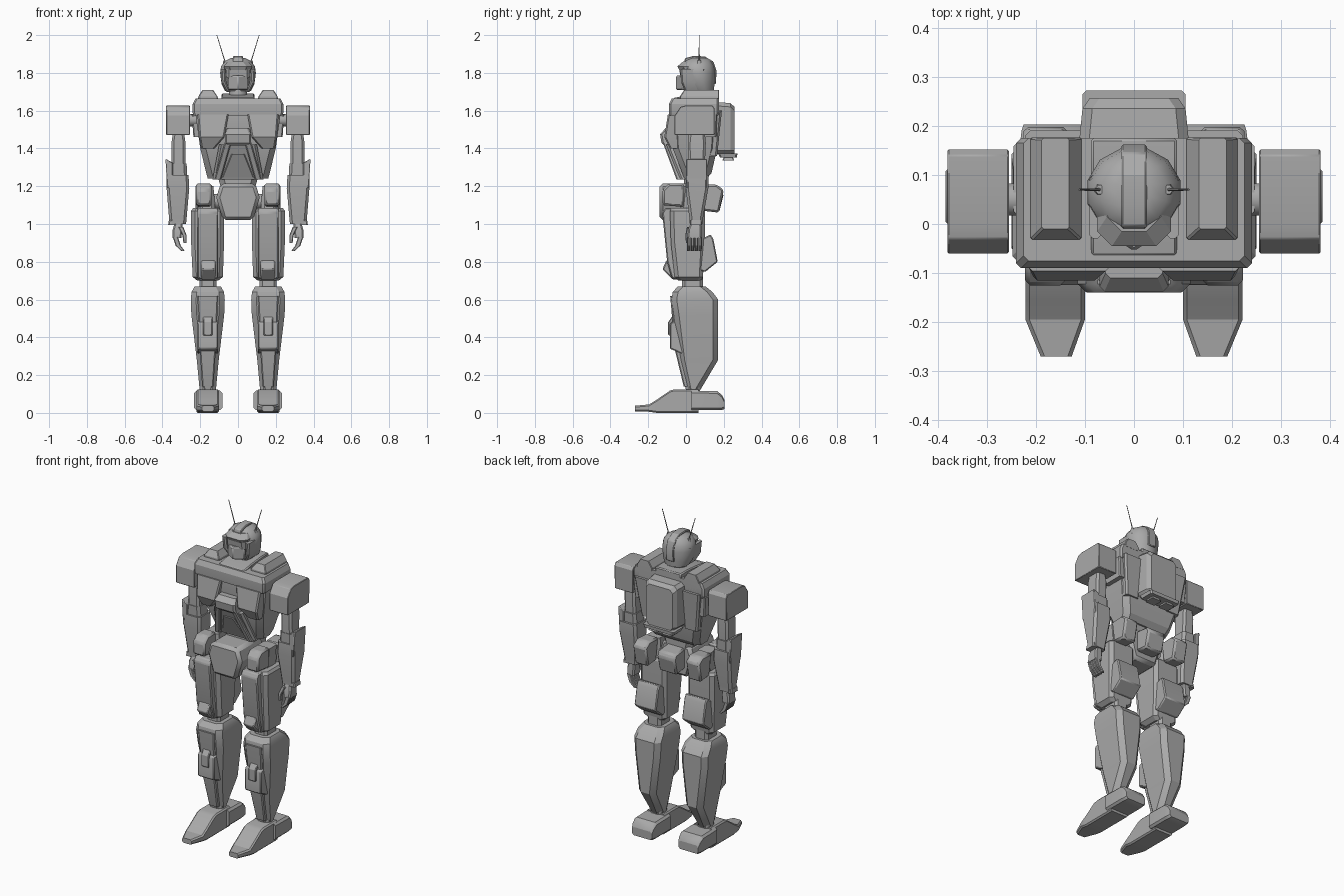
import bpy, bmesh, math
from mathutils import Vector

grey = bpy.data.materials.new("mid grey")
grey.diffuse_color = (0.4, 0.4, 0.4, 1)


def finish(name, rings, mirror=False, bevel=0, angle=25):
    """Skin a list of closed rings into a capped solid."""
    bm = bmesh.new()
    rows = [[bm.verts.new(p) for p in r] for r in rings]
    n = len(rows[0])
    for a, b in zip(rows, rows[1:]):
        for i in range(n):
            bm.faces.new((a[i], a[(i + 1) % n], b[(i + 1) % n], b[i]))
    bm.faces.new(rows[0])
    bm.faces.new(rows[-1])
    bmesh.ops.recalc_face_normals(bm, faces=bm.faces)
    me = bpy.data.meshes.new(name)
    bm.to_mesh(me)
    bm.free()
    me.materials.append(grey)
    ob = bpy.data.objects.new(name, me)
    bpy.context.collection.objects.link(ob)
    bpy.ops.object.select_all(action='DESELECT')
    ob.select_set(True)
    bpy.context.view_layer.objects.active = ob
    bpy.ops.object.shade_smooth_by_angle(angle=math.radians(angle))
    if bevel:
        m = ob.modifiers.new("bevel", 'BEVEL')
        m.width, m.segments, m.limit_method = bevel, 1, 'ANGLE'
        m.angle_limit = math.radians(35)
    if mirror:
        ob.modifiers.new("mirror", 'MIRROR').use_mirror_merge = False
    return ob


def place(axis, t, u, v):
    return {'x': (t, u, v), 'y': (u, t, v), 'z': (u, v, t)}[axis]


def loft(name, secs, ch=0.012, axis='z', mirror=False, angle=25):
    """Chamfered boxes (t, u0, u1, v0, v1) joined along an axis."""
    rings = []
    for t, a, b, c, d in secs:
        k = min(ch, (b - a) * .4, (d - c) * .4)
        pts = [(a + k, c), (b - k, c), (b, c + k), (b, d - k),
               (b - k, d), (a + k, d), (a, d - k), (a, c + k)]
        rings.append([place(axis, t, u, v) for u, v in pts])
    return finish(name, rings, mirror, 0, angle)


def prism(name, pts, t0, t1, axis='x', bevel=0.006, mirror=False):
    """Profile extruded along an axis."""
    return finish(name, [[place(axis, t, u, v) for u, v in pts] for t in (t0, t1)], mirror, bevel)


def rounded(name, secs, n=12, axis='z', mirror=False, angle=40):
    """Elliptic rings (t, cu, cv, ru, rv)."""
    rings = [[place(axis, t, cu + ru * math.cos(2 * math.pi * (i + .5) / n),
                    cv + rv * math.sin(2 * math.pi * (i + .5) / n)) for i in range(n)]
             for t, cu, cv, ru, rv in secs]
    return finish(name, rings, mirror, 0, angle)


# head
rounded("helmet", [(1.705, 0, .088, .072, .062), (1.74, 0, .075, .09, .078), (1.80, 0, .065, .098, .093),
                   (1.835, 0, .062, .093, .09), (1.865, 0, .065, .068, .072), (1.88, 0, .068, .035, .045)])
loft("helmet_brim", [(1.815, -.07, .07, -.035, .06), (1.835, -.075, .075, -.045, .06),
                     (1.86, -.055, .055, -.015, .06)], .03)
loft("helmet_cheeks", [(1.70, .04, .062, -.005, .1), (1.75, .062, .088, -.025, .1),
                       (1.82, .066, .092, -.03, .1)], .008, mirror=True)
prism("face_mask", [(-.045, .06), (-.055, -.02), (0, -.055), (.055, -.02), (.045, .06)],
      1.71, 1.785, 'z', .006)
loft("visor", [(1.775, -.062, .062, -.03, .06), (1.82, -.064, .064, -.035, .06)], .015)
prism("helmet_crest", [(-.012, 1.85), (-.005, 1.878), (.04, 1.89), (.1, 1.887), (.145, 1.86),
                       (.162, 1.81), (.158, 1.74), (.1, 1.74), (.05, 1.84)], -.026, .026, bevel=.004)
rounded("antenna", [(1.83, .063, .07, .005, .005), (1.87, .072, .07, .003, .003),
                    (2.0, .112, .07, .002, .002)], 6, mirror=True)
rounded("antenna_base", [(1.825, .074, .07, .012, .014), (1.865, .070, .07, .008, .01)], 8, mirror=True)
rounded("neck", [(1.64, 0, .07, .05, .05), (1.73, 0, .075, .05, .05)])

# torso
loft("torso", [(1.24, -.16, .16, -.01, .11), (1.27, -.168, .168, -.02, .135), (1.40, -.2, .2, -.07, .165),
               (1.58, -.225, .225, -.08, .175), (1.65, -.225, .225, -.075, .175)], .03)
loft("chest_yoke", [(1.575, -.235, .235, -.088, .17), (1.59, -.24, .24, -.09, .175), (1.635, -.24, .24, -.09, .175),
                    (1.665, -.225, .225, -.075, .175)], .01)
prism("collar", [(-.07, 1.65), (-.065, 1.668), (.0, 1.68), (.1, 1.69), (.175, 1.69), (.175, 1.65)], -.088, .088)
loft("shoulder_ridge", [(1.655, .105, .212, -.032, .176), (1.675, .108, .21, -.032, .176),
                        (1.71, .132, .188, -.01, .175)], .004, mirror=True)
loft("chest_panel", [(1.40, .125, .195, -.085, 0), (1.46, .072, .205, -.115, 0),
                     (1.58, .05, .215, -.096, 0)], .008, mirror=True)
loft("abdomen", [(1.235, -.135, .135, -.03, .1), (1.42, -.1, .1, -.105, .1)])
loft("abdomen_brace", [(1.235, .09, .125, -.05, 0), (1.45, .03, .065, -.13, -.05)], .006, mirror=True)
loft("abdomen_lower_panel", [(1.245, -.085, .085, -.036, .02), (1.37, -.035, .035, -.095, 0)], .005)
loft("cockpit_hatch", [(1.415, -.06, .06, -.115, 0), (1.43, -.07, .07, -.13, 0), (1.475, -.07, .07, -.137, 0),
                       (1.505, -.058, .058, -.11, 0)], .01)
loft("side_vent", [(1.46, .19, .236, .03, .16), (1.58, .2, .245, .02, .165)], .006, mirror=True)
loft("waist", [(1.19, -.09, .09, -.01, .1), (1.26, -.11, .11, -.01, .1)], .03)

# backpack with two square nozzles
loft("backpack", [(.165, -.112, .112, 1.37, 1.645), (.235, -.105, .105, 1.37, 1.64),
                  (.257, -.09, .09, 1.37, 1.62)], .02, 'y')
loft("backpack_lip", [(1.352, -.1, .1, .18, .27), (1.372, -.105, .105, .17, .272)], .008)
loft("nozzle", [(1.335, .015, .08, .192, .255), (1.355, .025, .07, .2, .248)], .004, mirror=True)
loft("back_panel", [(1.36, .1, .19, .1, .165), (1.6, .1, .222, .1, .19)], .01, mirror=True)

# pelvis and hips
prism("pelvis", [(-.092, 1.215), (-.115, 1.14), (-.08, 1.02), (.08, 1.02), (.115, 1.14), (.092, 1.215)],
      -.14, .1, 'y', .018)
prism("pelvis_rear", [(.09, 1.2), (.185, 1.19), (.2, 1.16), (.175, 1.06), (.09, 1.07)], -.06, .06, bevel=.01)
prism("hip_front_block", [(-.01, 1.215), (-.09, 1.215), (-.125, 1.18), (-.125, 1.1), (-.01, 1.09)],
      .14, .222, bevel=.01, mirror=True)
prism("hip_rear_block", [(.07, 1.205), (.16, 1.21), (.2, 1.18), (.175, 1.06), (.09, 1.07)],
      .135, .225, bevel=.01, mirror=True)
loft("hip_joint", [(1.02, .115, .205, -.04, .09), (1.2, .13, .215, -.02, .085)], .02, mirror=True)
rounded("hip_axle", [(.05, .035, 1.12, .04, .04), (.21, .035, 1.12, .04, .04)], 12, 'x', True)

# thighs
loft("thigh", [(.70, .105, .215, -.04, .08), (.72, .08, .24, -.06, .09), (.9, .074, .248, -.08, .10),
               (1.07, .074, .248, -.085, .10), (1.085, .085, .237, -.075, .09)], .02, mirror=True)
prism("thigh_front_plate", [(-.11, 1.085), (-.125, 1.06), (-.12, 1.0), (-.1, .8), (-.075, .71), (-.03, .71),
                            (-.03, 1.085)], .105, .215, mirror=True)
prism("knee_guard", [(-.085, .81), (-.103, .81), (-.125, .76), (-.07, .705), (-.03, .705), (-.03, .81)],
      .12, .195, mirror=True)
prism("thigh_rear_block", [(.06, .91), (.13, .945), (.145, .92), (.168, .80), (.1, .745), (.06, .76)],
      .088, .235, mirror=True)
loft("knee_joint", [(.64, .115, .205, -.02, .09), (.72, .115, .205, -.02, .09)], .015, mirror=True)

# shins
loft("shin", [(.12, .117, .203, .0, .075), (.28, .102, .218, -.035, .17), (.52, .073, .247, -.065, .17),
              (.60, .07, .25, -.077, .17), (.64, .074, .246, -.07, .14), (.668, .09, .23, -.045, .105)],
     .028, mirror=True)
loft("shin_front_plate", [(.14, .13, .19, -.012, .04), (.33, .118, .202, -.058, .04),
                          (.62, .105, .215, -.084, .04)], .006, mirror=True)
prism("shin_guard", [(.01, .5), (-.08, .48), (-.086, .465), (-.086, .34), (.01, .3)], .105, .215, mirror=True)
prism("shin_guard_tab", [(.01, .515), (-.075, .51), (-.094, .48), (-.094, .41), (.01, .4)],
      .135, .185, bevel=.004, mirror=True)
loft("ankle", [(.08, .12, .2, .0, .075), (.14, .12, .2, .0, .075)], .015, mirror=True)

# feet
loft("foot_toe", [(-.27, .127, .19, .008, .038), (-.195, .1, .221, .006, .045), (-.155, .1, .221, .0, .07),
                  (-.085, .1, .221, .0, .118), (-.06, .1, .221, 0, .125), (.065, .1, .221, .0, .125)],
     .008, 'y', True)
loft("foot_heel", [(.03, .083, .232, .015, .118), (.165, .083, .232, .015, .115), (.19, .086, .229, .015, .095),
                   (.203, .09, .225, .02, .07)], .012, 'y', True)

# arms
prism("shoulder_armour", [(-.06, 1.47), (-.06, 1.575), (-.03, 1.62), (.0, 1.628), (.14, 1.628), (.152, 1.61),
                          (.15, 1.47)], .255, .38, bevel=.003, mirror=True)
rounded("shoulder_axle", [(.2, .05, 1.55, .034, .034), (.27, .05, 1.55, .034, .034)], 12, 'x', True)
loft("upper_arm", [(1.27, .278, .352, .012, .098), (1.43, .278, .352, .01, .105),
                   (1.48, .285, .345, .015, .1)], .012, mirror=True)
loft("elbow", [(1.24, .268, .36, .01, .105), (1.32, .272, .358, .008, .108)], .015, mirror=True)
loft("forearm", [(1.0, .275, .362, .02, .088), (1.03, .272, .365, .018, .09), (1.19, .258, .378, -.002, .118),
                 (1.26, .262, .378, .0, .118)], .014, mirror=True)
prism("forearm_fin", [(.355, 1.19), (.375, 1.19), (.384, 1.345), (.345, 1.325), (.345, 1.25)],
      .0, .112, 'y', .004, True)
loft("wrist_cuff", [(.995, .33, .37, .02, .085), (1.02, .33, .366, .02, .085)], .006, mirror=True)

# hands with curled fingers
loft("palm", [(.925, .3, .346, .008, .082), (.97, .295, .346, .01, .082), (1.005, .295, .335, .025, .08)],
     .008, mirror=True)
for i in range(4):
    y = .006 + i * .02
    loft(f"finger_{i + 1}", [(.857, .282, .3, y, y + .017), (.885, .303, .33, y, y + .018),
                             (.93, .318, .345, y, y + .018)], .004, mirror=True)
loft("thumb", [(.90, .272, .289, .0, .022), (.94, .272, .294, -.004, .02), (.985, .29, .315, .005, .035)],
     .004, mirror=True)
